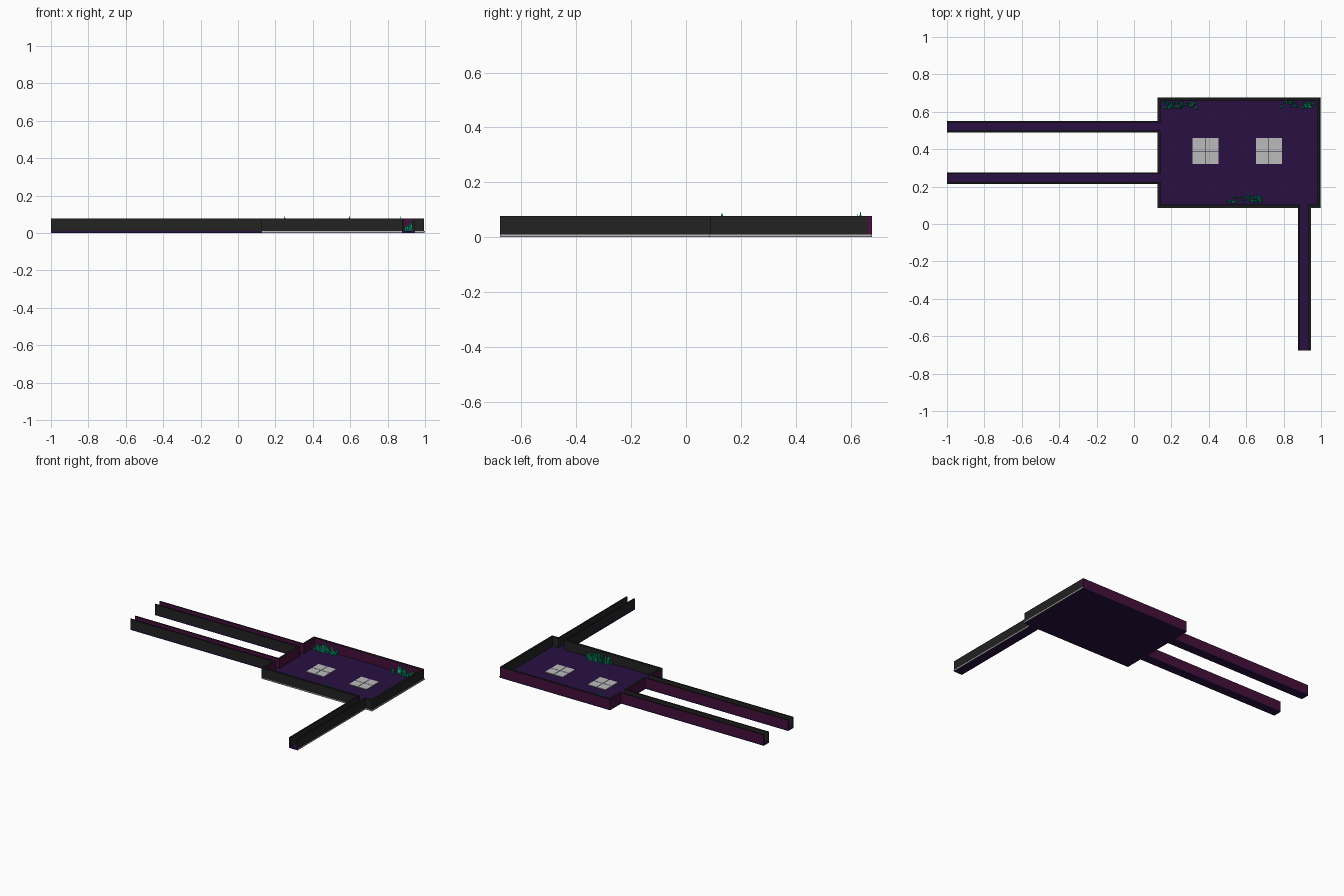
import bpy, bmesh, math, random
from mathutils import Matrix, Vector

if "Cube" in bpy.data.objects:
    bpy.data.objects.remove(bpy.data.objects["Cube"])

random.seed(4)


def material(name, rgb):
    m = bpy.data.materials.new(name)
    m.diffuse_color = (*rgb, 1)
    m.use_nodes = True
    m.node_tree.nodes["Principled BSDF"].inputs["Base Color"].default_value = m.diffuse_color
    return m


DARK = material("charcoal", (0.016, 0.016, 0.016))
CAP = material("cap_black", (0.008, 0.009, 0.008))
PLUM = material("plum", (0.06, 0.005, 0.042))
FLOOR = material("floor_purple", (0.022, 0.005, 0.053))
TRIM = material("trim_grey", (0.5, 0.5, 0.5))
TILE = material("tile_grey", (0.5, 0.5, 0.5))
GREEN = material("crystal_green", (0.0, 0.5, 0.2))
TEAL = material("crystal_teal", (0.05, 0.5, 0.5))


def finish(name, bm, mats):
    me = bpy.data.meshes.new(name)
    bm.to_mesh(me)
    bm.free()
    for m in mats:
        me.materials.append(m)
    ob = bpy.data.objects.new(name, me)
    bpy.context.collection.objects.link(ob)
    return ob


def box(name, x, y, z, mat, cap=None):
    """Box from (min, max) ranges; an optional material colours the top."""
    bm = bmesh.new()
    rs = (x, y, z)
    mid = Vector([(r[0] + r[1]) / 2 for r in rs])
    size = [r[1] - r[0] for r in rs]
    bmesh.ops.create_cube(bm, size=1, matrix=Matrix.Translation(mid) @ Matrix.Diagonal((*size, 1)))
    bm.normal_update()
    if cap:
        for f in bm.faces:
            f.material_index = int(f.normal.z > 0.9)
    return finish(name, bm, [mat, cap] if cap else [mat])


F, H, T, C = 0.01, 0.077, 0.016, 0.01       # floor top, wall top, wall thicknesses
X0, X1, Y0, Y1 = 0.125, 0.995, 0.088, 0.677  # room outline
WALL = (F, H)
halls = [(0.214, 0.276), (0.49, 0.552)]      # y ranges of the left corridors
FX0, FX1 = 0.878, 0.944                      # x range of the front corridor

# Room floor and walls, with gaps where corridors enter
box("room_floor", (X0, X1), (Y0, Y1), (0, F), FLOOR)
box("room_back_wall", (X0, X1), (Y1 - T, Y1), WALL, PLUM, CAP)
box("room_right_wall", (X1 - T, X1), (Y0, Y1 - T), WALL, DARK, CAP)
box("room_front_wall_left", (X0, FX0 + C), (Y0, Y0 + T), WALL, DARK, CAP)
box("room_front_wall_right", (FX1 - C, X1 - T), (Y0, Y0 + T), WALL, DARK, CAP)
edges = [Y0 + T, halls[0][0] + C, halls[0][1] - C, halls[1][0] + C, halls[1][1] - C, Y1 - T]
for i in range(0, 6, 2):
    box(f"room_left_wall_{i // 2 + 1}", (X0, X0 + T), (edges[i], edges[i + 1]), WALL, PLUM, CAP)

# Two left corridors
for i, (a, b) in enumerate(halls, 1):
    box(f"left_corridor_floor_{i}", (-1, X0), (a, b), (0, F), FLOOR)
    box(f"left_corridor_front_wall_{i}", (-1, X0), (a, a + C), WALL, DARK, CAP)
    box(f"left_corridor_back_wall_{i}", (-1, X0), (b - C, b), WALL, PLUM, CAP)

# Front corridor
box("front_corridor_floor", (FX0, FX1), (-0.677, Y0), (0, F), FLOOR)
box("front_corridor_left_wall", (FX0, FX0 + C), (-0.677, Y0), WALL, DARK, CAP)
box("front_corridor_right_wall", (FX1 - C, FX1), (-0.677, Y0), WALL, DARK, CAP)

# Pale base trim
box("front_trim_left", (X0, FX0), (Y0 - 0.003, Y0), (0.003, 0.01), TRIM)
box("front_trim_right", (FX1, 1.0), (Y0 - 0.003, Y0), (0.003, 0.01), TRIM)
box("right_trim", (X1, 1.0), (Y0, Y1), (0.003, 0.01), TRIM)
box("corridor_trim", (FX1, FX1 + 0.003), (-0.677, Y0 - 0.003), (0.003, 0.01), TRIM)

# Two panels of four floor tiles
for p, cx in enumerate((0.383, 0.721), 1):
    for i in range(4):
        x = cx + (0.0355 if i % 2 else -0.0355)
        y = 0.39 + (0.0355 if i // 2 else -0.0355)
        box(f"floor_tile_{p}_{i + 1}", (x - 0.034, x + 0.034), (y - 0.034, y + 0.034),
            (F, F + 0.004), TILE)


def crystal(bm, base, radius, height, tilt, index):
    """Six-sided shard: flared shaft with a pointed tip."""
    m = Matrix.Translation(base) @ tilt
    rings = []
    for r, z in ((0.7, 0), (1, 0.6)):
        rings.append([bm.verts.new(m @ Vector((radius * r * math.cos(k * math.pi / 3),
                                               radius * r * math.sin(k * math.pi / 3),
                                               height * z))) for k in range(6)])
    tip = bm.verts.new(m @ Vector((0, 0, height)))
    faces = [bm.faces.new(rings[0][::-1])]
    for k in range(6):
        n = (k + 1) % 6
        faces.append(bm.faces.new((rings[0][k], rings[0][n], rings[1][n], rings[1][k])))
        faces.append(bm.faces.new((rings[1][k], rings[1][n], tip)))
    for f in faces:
        f.material_index = index


# Crystal clusters, tallest in the middle
for name, cx, cy in (("back_left", 0.25, 0.635), ("back_right", 0.867, 0.637), ("front", 0.595, 0.131)):
    bm = bmesh.new()
    for i in range(36):
        u = random.uniform(-1, 1)
        v = random.uniform(-1, 1)
        h = 0.082 if i == 0 else random.uniform(0.025, 0.075) * (1 - 0.35 * abs(u))
        if i == 0:
            u = v = 0
        tilt = Matrix.Rotation(u * 0.3, 4, 'Y') @ Matrix.Rotation(-v * 0.12, 4, 'X')
        crystal(bm, Vector((cx + u * 0.085, cy + v * 0.013, F)),
                random.uniform(0.005, 0.009), h, tilt, int(i % 5 == 1))
    finish(f"crystals_{name}", bm, [GREEN, TEAL])
